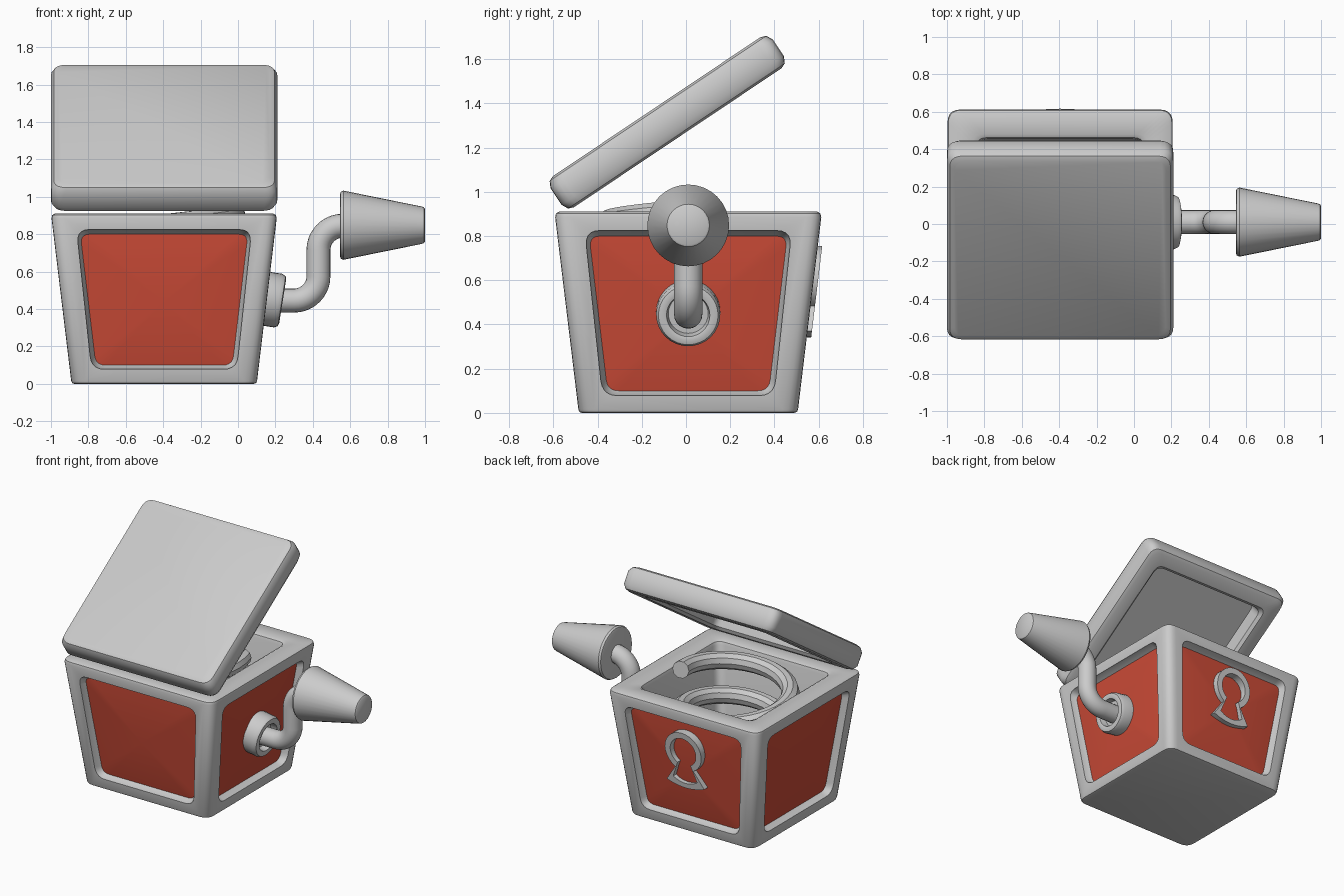
import bpy, bmesh, math
from mathutils import Vector, Matrix

if "Cube" in bpy.data.objects:
    bpy.data.objects.remove(bpy.data.objects["Cube"])

CX, CY, H = -0.395, 0.01, 0.91           # box centre and height


def material(name, rgb):
    m = bpy.data.materials.new(name)
    m.diffuse_color = (*rgb, 1)
    m.use_nodes = True
    m.node_tree.nodes["Principled BSDF"].inputs["Base Color"].default_value = m.diffuse_color
    return m


GREY = material("light_grey", (0.6, 0.6, 0.6))
RED = material("red", (0.6, 0.07, 0.038))


def loft(bm, rings, cyclic=False, apex=None):
    """Skin a list of equal point rings; cap the ends, or fan the last to an apex."""
    vs = [[bm.verts.new(p) for p in r] for r in rings]
    n = len(vs[0])
    pairs = list(zip(vs, vs[1:])) + ([(vs[-1], vs[0])] if cyclic else [])
    for a, b in pairs:
        for i in range(n):
            j = (i + 1) % n
            bm.faces.new((a[i], a[j], b[j], b[i]))
    if cyclic:
        return
    bm.faces.new(vs[0][::-1])
    if apex is None:
        bm.faces.new(vs[-1])
    else:
        tip = bm.verts.new(apex)
        for i in range(n):
            bm.faces.new((vs[-1][i], vs[-1][(i + 1) % n], tip))


def finish(bm, name, mat, matrix=None, angle=35):
    bmesh.ops.recalc_face_normals(bm, faces=bm.faces)
    me = bpy.data.meshes.new(name)
    bm.to_mesh(me)
    bm.free()
    ob = bpy.data.objects.new(name, me)
    bpy.context.collection.objects.link(ob)
    if matrix:
        ob.matrix_world = matrix
    me.materials.append(mat)
    smooth(ob, angle)
    return ob


def smooth(ob, angle=35):
    bpy.ops.object.select_all(action='DESELECT')
    ob.select_set(True)
    bpy.context.view_layer.objects.active = ob
    bpy.ops.object.shade_smooth_by_angle(angle=math.radians(angle))


def rounded(corners, r, n=5):
    """Round the corners of a 2D polygon."""
    pts = []
    for i, p in enumerate(corners):
        p, a, b = Vector(p), Vector(corners[i - 1]), Vector(corners[(i + 1) % len(corners)])
        s, e = p + (a - p).normalized() * r, p + (b - p).normalized() * r
        for k in range(n + 1):
            t = k / n
            pts.append(s * (1 - t) ** 2 + p * 2 * t * (1 - t) + e * t * t)
    return pts


def square(h, z, r):
    return [(p.x, p.y, z) for p in rounded([(-h, -h), (h, -h), (h, h), (-h, h)], r)]


def circle(r, z, n=32):
    return [(r * math.cos(2 * math.pi * i / n), r * math.sin(2 * math.pi * i / n), z) for i in range(n)]


def sweep(bm, path, r, ref, n=14):
    rings = []
    for i, p in enumerate(path):
        t = (path[min(i + 1, len(path) - 1)] - path[max(i - 1, 0)]).normalized()
        s = t.cross(ref).normalized()
        u = s.cross(t)
        rings.append([p + (s * math.cos(a) + u * math.sin(a)) * r
                      for a in (2 * math.pi * k / n for k in range(n))])
    loft(bm, rings)


def wall(k, pts, depth):
    """Lay (u, z) points on sloping wall k (0 = front), sunk by depth."""
    rot = Matrix.Rotation(k * math.pi / 2, 3, 'Z')
    return [rot @ Vector((u, -(0.495 + 0.11 * z / H - depth), z)) for u, z in pts]


def trapezoid(top, ztop, bottom, zbot, r):
    return rounded([(-bottom, zbot), (bottom, zbot), (top, ztop), (-top, ztop)], r)


BOX = Matrix.Translation((CX, CY, 0))

# Hollow tapered box frame
bm = bmesh.new()
loft(bm, [square(0.48, 0, 0.06), square(0.492, 0.004, 0.07), square(0.497, 0.016, 0.07),
          square(0.602, 0.885, 0.07), square(0.598, 0.902, 0.07), square(0.585, H, 0.07),
          square(0.47, H, 0.06), square(0.452, 0.9, 0.06), square(0.445, 0.88, 0.06),
          square(0.36, 0.06, 0.06)])
frame = finish(bm, "box_frame", GREY, BOX)

# Cut a recess into each wall
outer = trapezoid(0.468, 0.825, 0.388, 0.078, 0.07)
inner = trapezoid(0.448, 0.80, 0.365, 0.10, 0.05)
bm = bmesh.new()
for k in range(4):
    loft(bm, [wall(k, outer, -0.03), wall(k, outer, 0.008), wall(k, inner, 0.05)])
cutter = finish(bm, "recess_cutter", GREY, BOX)
cutter.hide_render = True
mod = frame.modifiers.new("recesses", 'BOOLEAN')
mod.operation, mod.solver, mod.object = 'DIFFERENCE', 'EXACT', cutter
bpy.ops.object.select_all(action='DESELECT')
bpy.context.view_layer.objects.active = frame
frame.select_set(True)
bpy.ops.object.modifier_apply(modifier=mod.name)
bpy.data.objects.remove(cutter)
smooth(frame)

# Shallow pyramid panels
for k, side in enumerate(("front", "right", "back", "left")):
    bm = bmesh.new()
    loft(bm, [wall(k, inner, 0.07), wall(k, inner, 0.044)],
         apex=wall(k, [(0, 0.44)], 0.005)[0])
    finish(bm, side + "_panel", RED, BOX, 2)

# Keyhole plate on the back
def keyhole(r, foot_w, foot_z):
    pts = []
    for i in range(25):
        a = math.radians(-60 + 300 * i / 24)
        pts.append((r * math.cos(a), 0.61 + r * math.sin(a)))
    for i in range(7):
        s = i / 3 - 1
        pts.append((foot_w * s, foot_z - 0.03 * (1 - s * s)))
    return pts


bm = bmesh.new()
ko, ki = keyhole(0.145, 0.15, 0.37), keyhole(0.102, 0.095, 0.405)
loft(bm, [wall(2, ki, 0.045), wall(2, ki, -0.02), wall(2, ko, -0.02), wall(2, ko, 0.045)], cyclic=True)
finish(bm, "keyhole_plate", GREY, BOX)

# Open lid with a hollow underside
bm = bmesh.new()
loft(bm, [square(0.455, 0.025, 0.06), square(0.465, -0.065, 0.06), square(0.485, -0.085, 0.06),
          square(0.565, -0.085, 0.06), square(0.59, -0.075, 0.07), square(0.605, -0.045, 0.07),
          square(0.605, 0.045, 0.07), square(0.59, 0.075, 0.07), square(0.565, 0.085, 0.06)])
finish(bm, "lid", GREY, Matrix.Translation((CX, -0.085, 1.315)) @ Matrix.Rotation(math.radians(33.8), 4, 'X'))

# Spring coil inside the box
bm = bmesh.new()
turns, steps, path = 3.4, 120, []
for i in range(steps + 1):
    t = i / steps
    a = math.radians(15) - (1 - t) * turns * 2 * math.pi
    r = 0.29 + 0.085 * t
    path.append(Vector((r * math.cos(a), r * math.sin(a), 0.11 + 0.81 * t)))
sweep(bm, path, 0.06, Vector((0, 0, 1)), 10)
finish(bm, "spring", GREY, BOX)

# Crank collar, square to the sloping wall
bm = bmesh.new()
loft(bm, [circle(0.145, -0.04), circle(0.145, 0.065), circle(0.135, 0.085), circle(0.115, 0.09),
          circle(0.098, 0.085), circle(0.09, 0.04)])
finish(bm, "crank_collar", GREY, Matrix.Translation((0.15, CY, 0.455)) @ Matrix.Rotation(math.radians(99), 4, 'Y'))

# Crank arm with two bends
path, R = [Vector((0.17, CY, 0.445))], 0.13
for cx, cz, a0, a1 in ((0.30, 0.575, -90, 0), (0.56, 0.715, 180, 90)):
    for i in range(11):
        a = math.radians(a0 + (a1 - a0) * i / 10)
        path.append(Vector((cx + R * math.cos(a), CY, cz + R * math.sin(a))))
path.append(Vector((0.62, CY, 0.845)))
bm = bmesh.new()
sweep(bm, path, 0.064, Vector((0, 1, 0)), 20)
finish(bm, "crank_arm", GREY)

# Tapered crank knob
bm = bmesh.new()
loft(bm, [circle(0.165, 0.545), circle(0.178, 0.549), circle(0.185, 0.563),
          circle(0.1, 0.982), circle(0.096, 0.994), circle(0.087, 1.0)])
finish(bm, "crank_knob", GREY, Matrix.Translation((0, CY, 0.848)) @ Matrix.Rotation(math.pi / 2, 4, 'Y'))
